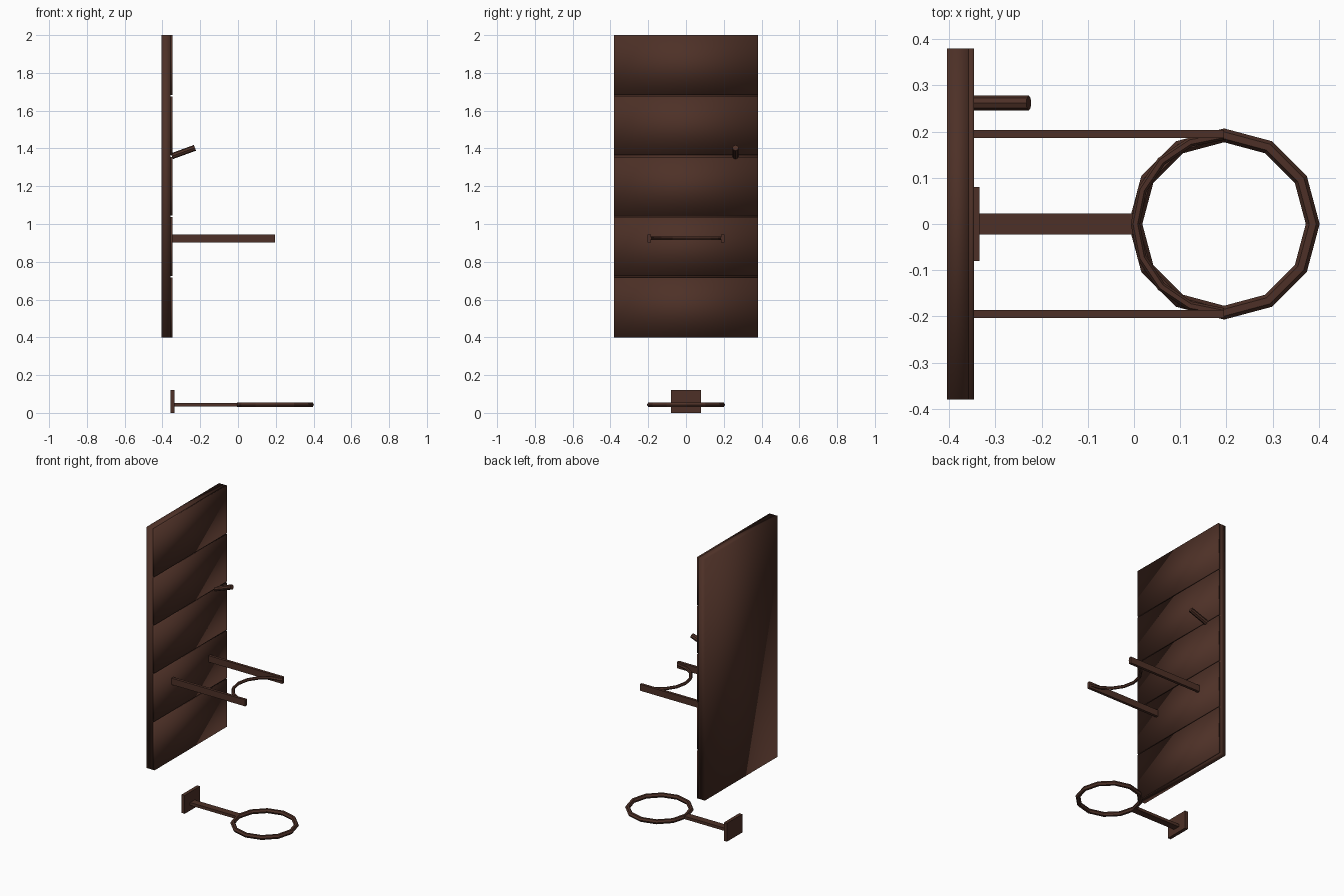
import bpy, bmesh, math
from mathutils import Matrix, Vector

if "Cube" in bpy.data.objects:
    bpy.data.objects.remove(bpy.data.objects["Cube"])

brown = bpy.data.materials.new("dark brown wood")
brown.diffuse_color = (0.075, 0.030, 0.020, 1)
brown.use_nodes = True
brown.node_tree.nodes["Principled BSDF"].inputs["Base Color"].default_value = brown.diffuse_color


def finish(name, bm, smooth=False):
    bmesh.ops.recalc_face_normals(bm, faces=bm.faces[:])
    for f in bm.faces:
        f.smooth = smooth
    me = bpy.data.meshes.new(name)
    bm.to_mesh(me)
    bm.free()
    me.materials.append(brown)
    ob = bpy.data.objects.new(name, me)
    bpy.context.collection.objects.link(ob)
    return ob


def box(name, x, y, z, smooth=False):
    bm = bmesh.new()
    bmesh.ops.create_cube(bm, size=1)
    for v in bm.verts:
        v.co = Vector([(r[0] + r[1]) / 2 + c * (r[1] - r[0])
                       for c, r in zip(v.co, (x, y, z))])
    return finish(name, bm, smooth)


def hoop(name, centre, radius, tube, start, sweep, steps, sides=6):
    """Faceted tube bent round a vertical axis, closed for a full sweep."""
    bm = bmesh.new()
    full = abs(sweep - 2 * math.pi) < 1e-6
    rings = []
    for i in range(steps if full else steps + 1):
        a = start + sweep * i / steps
        ring = []
        for j in range(sides):
            b = 2 * math.pi * j / sides
            r = radius + tube * math.cos(b)
            ring.append(bm.verts.new((centre[0] + r * math.cos(a),
                                      centre[1] + r * math.sin(a),
                                      centre[2] + tube * math.sin(b))))
        rings.append(ring)
    for i in range(steps):
        p, q = rings[i], rings[(i + 1) % len(rings)]
        for j in range(sides):
            k = (j + 1) % sides
            bm.faces.new((p[j], p[k], q[k], q[j]))
    if not full:
        bm.faces.new(rings[0])
        bm.faces.new(rings[-1])
    return finish(name, bm)


# Upright back panel faced with five planks separated by thin grooves
box("back_panel", (-0.405, -0.358), (-0.38, 0.38), (0.4, 2.0), True)
for i in range(5):
    low = 0.4 + 0.32 * i + (0.004 if i else 0)
    high = 0.4 + 0.32 * (i + 1) - (0.004 if i < 4 else 0)
    box(f"plank_{i + 1}", (-0.358, -0.346), (-0.38, 0.38), (low, high), True)

# Pair of arms joined by a curved bar
for side, s in (("left", 1), ("right", -1)):
    box(f"{side}_arm", (-0.35, 0.195),
        sorted((s * 0.186, s * 0.204)), (0.902, 0.945))
hoop("curved_bar", (0.195, 0, 0.925), 0.192, 0.010,
     math.pi / 2, math.pi, 8)

# Slanted peg
tilt = math.radians(20)
axis = Vector((math.cos(tilt), 0, math.sin(tilt)))
bm = bmesh.new()
bmesh.ops.create_cone(bm, cap_ends=True, segments=8, radius1=0.016,
                      radius2=0.016, depth=0.13)
turn = axis.to_track_quat('Z', 'Y').to_matrix().to_4x4()
bm.transform(Matrix.Translation((-0.289, 0.262, 1.381)) @ turn)
finish("peg", bm)

# Low ring on a flat stem with a mounting plate
hoop("lower_ring", (0.195, 0, 0.043), 0.192, 0.015, 0, 2 * math.pi, 12)
box("ring_stem", (-0.34, 0.0), (-0.023, 0.023), (0.034, 0.053))
box("mounting_plate", (-0.357, -0.335), (-0.08, 0.08), (0.0, 0.122))
